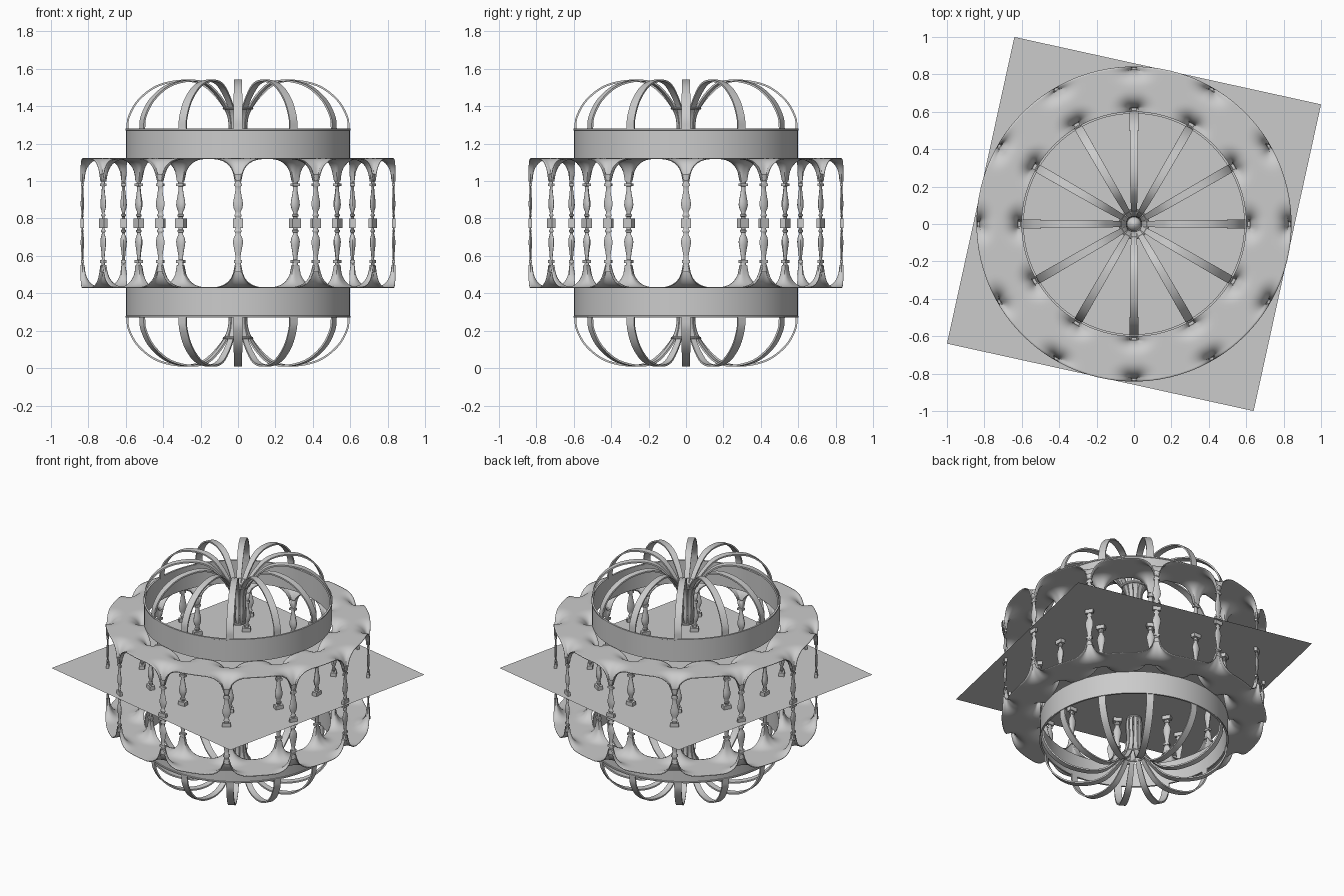
import bpy, bmesh, math
from mathutils import Vector

cube = bpy.data.objects.get("Cube")
if cube:
    bpy.data.objects.remove(cube)

MID = 0.775      # height of the symmetry plane
BAYS = 12
STEP = math.tau / BAYS

stone = bpy.data.materials.new("pale grey")
stone.use_nodes = True
stone.diffuse_color = (0.6, 0.6, 0.6, 1)
stone.node_tree.nodes["Principled BSDF"].inputs["Base Color"].default_value = (0.6, 0.6, 0.6, 1)


def finish(name, bm, mirrored=True, thickness=0, angle=40):
    """Turn a bmesh into a named object, mirrored about the middle plane."""
    bmesh.ops.recalc_face_normals(bm, faces=bm.faces)
    mesh = bpy.data.meshes.new(name)
    bm.to_mesh(mesh)
    bm.free()
    mesh.materials.append(stone)
    ob = bpy.data.objects.new(name, mesh)
    ob.location.z = MID
    bpy.context.collection.objects.link(ob)
    if thickness:
        mod = ob.modifiers.new("Thickness", 'SOLIDIFY')
        mod.thickness = thickness
        mod.offset = 0
    if mirrored:
        mod = ob.modifiers.new("Mirror", 'MIRROR')
        mod.use_axis = (False, False, True)
        mod.use_mirror_merge = False
    bpy.ops.object.select_all(action='DESELECT')
    ob.select_set(True)
    bpy.context.view_layer.objects.active = ob
    bpy.ops.object.shade_smooth_by_angle(angle=math.radians(angle))
    return ob


def polar(r, a, h):
    return Vector((r * math.cos(a), r * math.sin(a), h))


def skin(bm, rows, wrap=True, wrap_rows=False):
    """Bridge successive rows of points with quads."""
    rows = [[bm.verts.new(p) for p in row] for row in rows]
    n = len(rows[0])
    for i in range(len(rows) if wrap_rows else len(rows) - 1):
        a, b = rows[i], rows[(i + 1) % len(rows)]
        for j in range(n if wrap else n - 1):
            k = (j + 1) % n
            bm.faces.new((a[j], a[k], b[k], b[j]))
    return rows


def lathe(bm, profile, sides, closed=False):
    return skin(bm, [[polar(r, math.tau * j / sides, h) for j in range(sides)]
                     for r, h in profile], wrap_rows=closed)


def smooth_path(points, cuts=6):
    """Catmull-Rom interpolation through 3D control points."""
    pts = [Vector(p) for p in points]
    pts = [2 * pts[0] - pts[1]] + pts + [2 * pts[-1] - pts[-2]]
    out = []
    for a, b, c, d in zip(pts, pts[1:], pts[2:], pts[3:]):
        for i in range(cuts):
            t = i / cuts
            out.append(b + 0.5 * t * ((c - a) + t * ((2*a - 5*b + 4*c - d) + t * (3*(b - c) + d - a))))
    return out + [pts[-2]]


# Drum walls with a thin rim
bm = bmesh.new()
lathe(bm, [(0.59, 0.345), (0.598, 0.345), (0.598, 0.495), (0.602, 0.497),
           (0.602, 0.505), (0.59, 0.505)], 96, closed=True)
finish("drum", bm)

# Vaulted canopy ring, pulled down to every column head
OUTER, INNER = 0.832, 0.612


def canopy_height(r, off):
    d = min(math.hypot(max(abs(off) * r - 0.018, 0), max(abs(r - c) - 0.01, 0) * 1.3)
            for c in (OUTER, INNER))
    t = min(d / 0.125, 1)
    return 0.345 - 0.12 * (1 - (1 - (1 - t) ** 2.3) ** (1 / 2.3))


bm = bmesh.new()
radii = [0.597, 0.604]
radii += [0.722 - 0.1 * math.cos(math.pi * i / 20) for i in range(21)] + [0.832, 0.842]
offsets = [math.copysign(abs(u) ** 1.5, u) * STEP / 2 for u in [i / 14 for i in range(-14, 14)]]
skin(bm, [[polar(r, b * STEP + o, canopy_height(r, o)) for b in range(BAYS) for o in offsets]
          for r in radii])
finish("canopy", bm, thickness=0.005, angle=60)

# Turned columns, flattened towards the axis
BALUSTER = [(0.013, 0.026), (0.013, 0.034), (0.02, 0.038), (0.02, 0.046), (0.013, 0.05),
            (0.014, 0.062), (0.022, 0.076), (0.027, 0.098), (0.025, 0.118), (0.019, 0.145),
            (0.014, 0.175), (0.013, 0.195), (0.02, 0.2), (0.02, 0.21), (0.015, 0.214),
            (0.017, 0.228), (0.025, 0.262)]


def columns(name, radius, flat):
    bm = bmesh.new()
    for b in range(BAYS):
        a = b * STEP
        out, side = polar(1, a, 0), polar(1, a + math.pi / 2, 0)

        def place(x, y, h):
            return out * (radius + x * flat) + side * y + Vector((0, 0, h))

        skin(bm, [[place(r * math.cos(math.tau * j / 12), r * math.sin(math.tau * j / 12), h)
                   for j in range(12)] for r, h in BALUSTER])
        # square block at mid height
        w = 0.027
        block = skin(bm, [[place(x * w, y * w, h) for x, y in ((1, 1), (-1, 1), (-1, -1), (1, -1))]
                          for h in (0, 0.026)])
        bm.faces.new(block[1])
        # square plate under the canopy
        w = 0.021
        plate = skin(bm, [[place(x * w, y * w, h) for x, y in ((1, 1), (-1, 1), (-1, -1), (1, -1))]
                          for h in (0.198, 0.212)])
        bm.faces.new(plate[0])
        bm.faces.new(plate[1])
    finish(name, bm)


columns("outer_columns", OUTER, 0.35)
columns("inner_columns", INNER, 0.65)

# Curved ribs from the drum rim over to the central cage: radius, half width, height
RIB = [(0.592, 0.023, 0.5), (0.583, 0.023, 0.57), (0.53, 0.023, 0.66), (0.43, 0.022, 0.734),
       (0.3, 0.021, 0.762), (0.2, 0.02, 0.745), (0.13, 0.018, 0.69), (0.075, 0.015, 0.62),
       (0.05, 0.012, 0.56), (0.045, 0.01, 0.48), (0.05, 0.01, 0.4), (0.04, 0.009, 0.345)]
path = smooth_path(RIB)
bm = bmesh.new()
for b in range(BAYS):
    a = b * STEP
    out, side, up = polar(1, a, 0), polar(1, a + math.pi / 2, 0), Vector((0, 0, 1))
    rows = []
    for i, p in enumerate(path):
        t = path[min(i + 1, len(path) - 1)] - path[max(i - 1, 0)]
        normal = (out * -t.z + up * t.x).normalized() * 0.005
        centre = out * p.x + up * p.z
        rows.append([centre + normal * n + side * s * p.y
                     for n, s in ((1, 1), (1, -1), (-1, -1), (-1, 1))])
    ends = skin(bm, rows)
    bm.faces.new(ends[0])
    bm.faces.new(ends[-1])
finish("ribs", bm)

# Rings and finial of the central cage
for name, major, height in (("cage_ring", 0.074, 0.615), ("cage_base_ring", 0.044, 0.35)):
    bm = bmesh.new()
    lathe(bm, [(major + 0.008 * math.cos(math.tau * i / 8), height + 0.008 * math.sin(math.tau * i / 8))
               for i in range(8)], 32, closed=True)
    finish(name, bm)
bm = bmesh.new()
ends = lathe(bm, [(0.038, 0.345), (0.038, 0.355), (0.03, 0.372), (0.016, 0.385), (0.004, 0.39)], 24)
bm.faces.new(ends[0])
bm.faces.new(ends[-1])
finish("cage_finial", bm)

# Square sheet through the middle
bm = bmesh.new()
skin(bm, [[polar(1.187, math.radians(122.6 - 90 * i), 0) for i in pair]
          for pair in ((0, 1), (3, 2))], wrap=False)
finish("middle_sheet", bm, mirrored=False)
